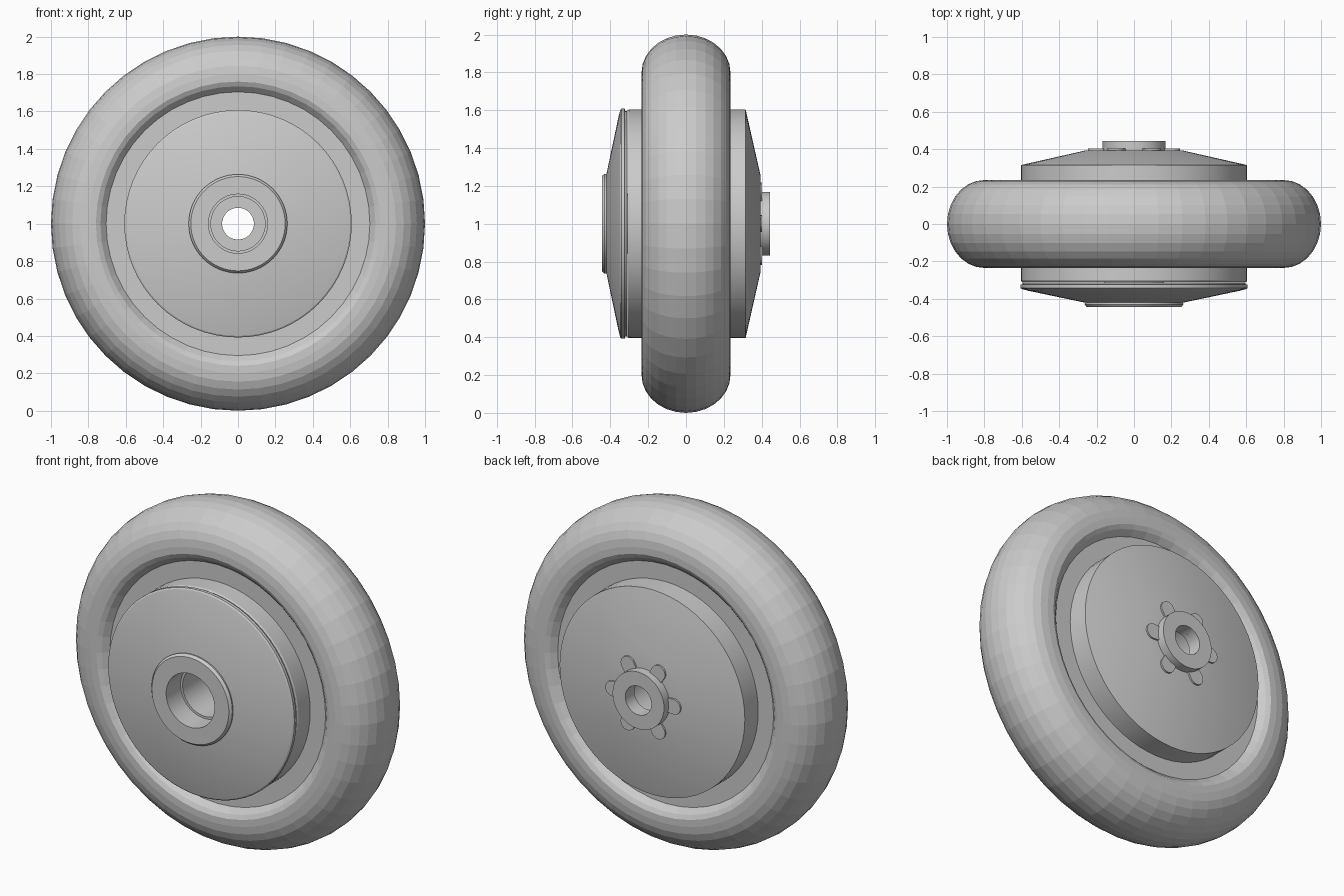
import bpy, bmesh, math

if "Cube" in bpy.data.objects:
    bpy.data.objects.remove(bpy.data.objects["Cube"])

CZ = 1.0  # axle height


def finish(name, bm, smooth=None):
    bmesh.ops.remove_doubles(bm, verts=bm.verts, dist=1e-5)
    bmesh.ops.recalc_face_normals(bm, faces=bm.faces)
    me = bpy.data.meshes.new(name)
    bm.to_mesh(me)
    bm.free()
    ob = bpy.data.objects.new(name, me)
    bpy.context.collection.objects.link(ob)
    ob.location.z = CZ
    if smooth:
        bpy.ops.object.select_all(action='DESELECT')
        ob.select_set(True)
        bpy.context.view_layer.objects.active = ob
        bpy.ops.object.shade_smooth_by_angle(angle=math.radians(smooth))
    return ob


def lathe(name, profile, segs=64, smooth=None):
    """Revolve a closed (radius, y) profile about the axle."""
    bm = bmesh.new()
    rings = []
    for i in range(segs):
        a = 2 * math.pi * i / segs
        rings.append([bm.verts.new((r * math.cos(a), y, r * math.sin(a)))
                      for r, y in profile])
    n = len(profile)
    for i in range(segs):
        p, q = rings[i], rings[(i + 1) % segs]
        for j in range(n):
            k = (j + 1) % n
            bm.faces.new((p[j], p[k], q[k], q[j]))
    return finish(name, bm, smooth)


# tyre: rounded tread, flat sidewalls, sloped inner lip
tread = [(0.80 + 0.20 * math.cos(t), 0.235 * math.sin(t))
         for t in (math.pi * (i / 14 - 0.5) for i in range(15))]
tyre = ([(0.69, -0.185), (0.705, -0.19), (0.735, -0.222), (0.76, -0.235)]
        + tread
        + [(0.76, 0.235), (0.735, 0.222), (0.705, 0.19), (0.69, 0.185)])
lathe("tyre", tyre, 48)

# rim disc between tyre and drum
lathe("rim", [(0.59, -0.19), (0.71, -0.19), (0.71, 0.19), (0.59, 0.19)])

# drum with conical back and stepped axle bore
lathe("drum", [(0.145, -0.31), (0.60, -0.31), (0.605, -0.30), (0.605, 0.315),
               (0.26, 0.393), (0.085, 0.393), (0.085, 0.36), (0.145, 0.36)],
      smooth=20)

# front cover cone
lathe("front_cover", [(0.158, -0.312), (0.595, -0.312), (0.595, -0.322),
                      (0.608, -0.324), (0.608, -0.342), (0.60, -0.348),
                      (0.565, -0.357), (0.255, -0.422), (0.158, -0.422)],
      smooth=20)

# front hub collar
lathe("hub_collar", [(0.158, -0.31), (0.24, -0.40), (0.262, -0.415),
                     (0.264, -0.43), (0.252, -0.445), (0.158, -0.445)],
      smooth=30)

# back bushing
lathe("back_bushing", [(0.085, 0.38), (0.168, 0.38), (0.168, 0.445),
                       (0.085, 0.445)], 48, smooth=30)

# six rounded lobes around the bushing
for i in range(6):
    a = i * math.pi / 3
    outline = [(0.13, -0.04)] + [
        (0.20 + 0.045 * math.cos(t), 0.045 * math.sin(t))
        for t in (math.pi * (j / 10 - 0.5) for j in range(11))] + [(0.13, 0.04)]
    bm = bmesh.new()
    vs = [bm.verts.new((u * math.cos(a) - v * math.sin(a), 0.385,
                        u * math.sin(a) + v * math.cos(a))) for u, v in outline]
    face = bm.faces.new(vs)
    ext = bmesh.ops.extrude_face_region(bm, geom=[face])
    for e in ext["geom"]:
        if isinstance(e, bmesh.types.BMVert):
            e.co.y = 0.403
    finish(f"lobe_{i + 1}", bm)
